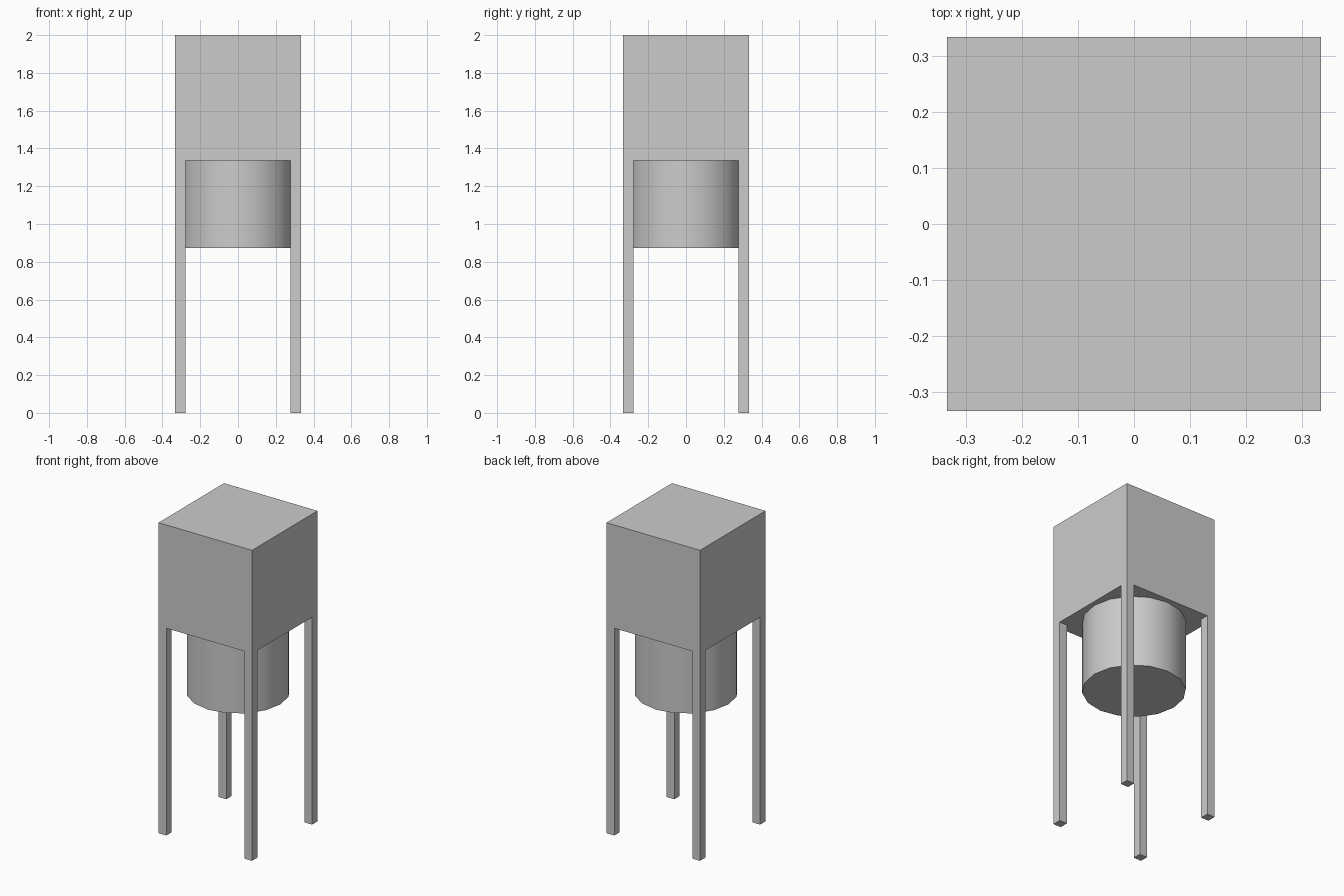
import bpy
import math

if "Cube" in bpy.data.objects:
    bpy.data.objects.remove(bpy.data.objects["Cube"])

HALF = 0.333       # half width of the body
LEG = 0.055        # leg thickness
BODY_Z = 1.335     # underside of the body


def box(name, center, size):
    bpy.ops.mesh.primitive_cube_add(size=1, location=center)
    ob = bpy.context.object
    ob.name = name
    ob.scale = size
    bpy.ops.object.transform_apply(location=False, rotation=False, scale=True)
    return ob


# Cube body
box("body", (0, 0, (BODY_Z + 2) / 2), (2 * HALF, 2 * HALF, 2 - BODY_Z))

# Four corner legs, flush with the body sides
offset = HALF - LEG / 2
for y, depth in ((-offset, "front"), (offset, "back")):
    for x, side in ((-offset, "left"), (offset, "right")):
        box(f"{depth}_{side}_leg", (x, y, BODY_Z / 2), (LEG, LEG, BODY_Z))

# Round drum hanging under the body
DRUM_Z = 0.873
bpy.ops.mesh.primitive_cylinder_add(
    vertices=16, radius=0.303, depth=BODY_Z - DRUM_Z,
    location=(0, 0, (BODY_Z + DRUM_Z) / 2))
drum = bpy.context.object
drum.name = "drum"
bpy.ops.object.shade_smooth_by_angle(angle=math.radians(40))
